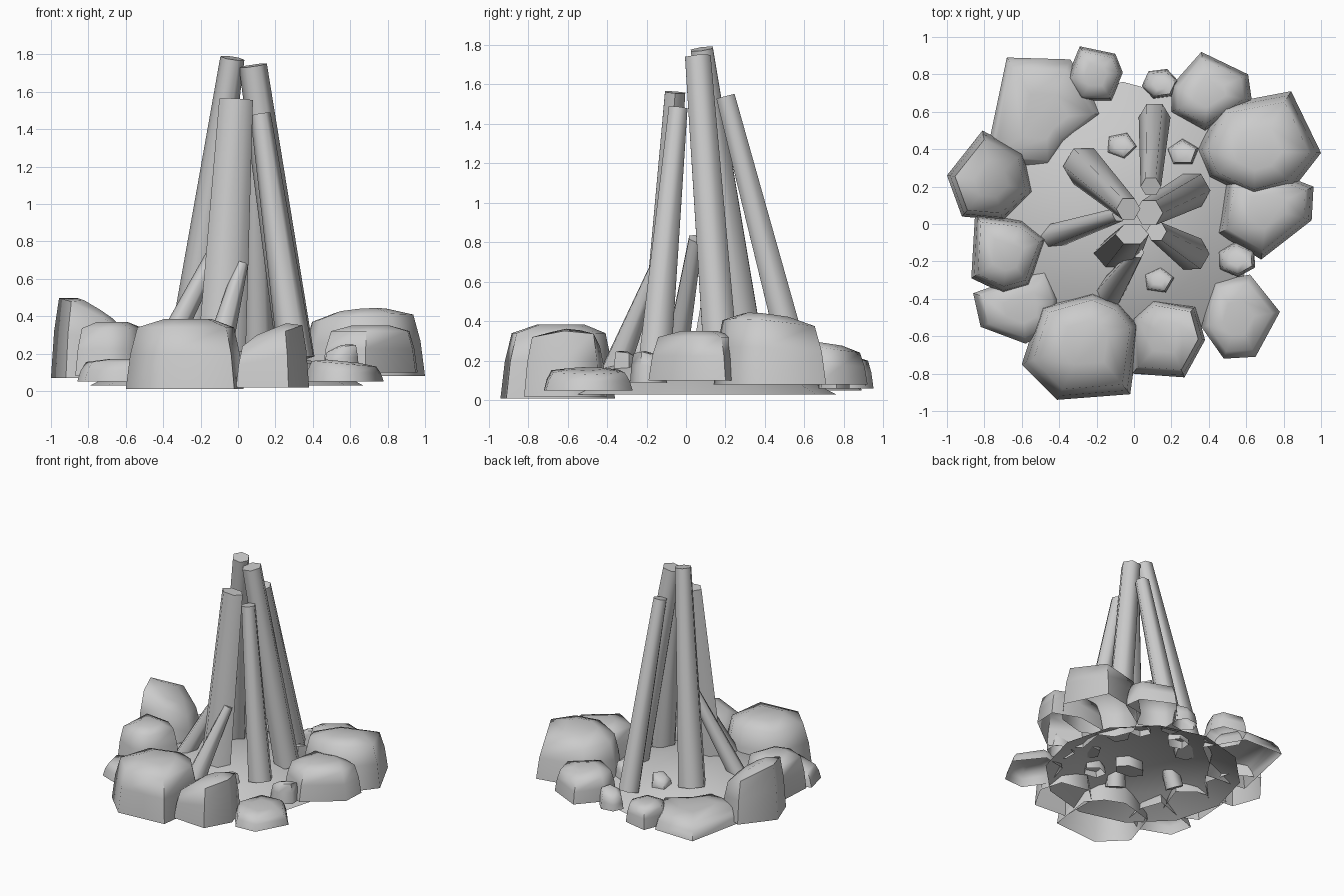
import bpy
import bmesh
import math
from mathutils import Vector

default = bpy.data.objects.get("Cube")
if default:
    bpy.data.objects.remove(default, do_unlink=True)

# One plain grey for everything
GREY = (0.6, 0.6, 0.6, 1.0)
grey = bpy.data.materials.new("plain_grey")
grey.use_nodes = True
grey.diffuse_color = GREY
for node in grey.node_tree.nodes:
    if node.type == "BSDF_PRINCIPLED":
        node.inputs["Base Color"].default_value = GREY


def finish(name, bm, angle):
    """Turn a bmesh into a shaded object with the shared material."""
    mesh = bpy.data.meshes.new(name)
    bm.to_mesh(mesh)
    bm.free()
    mesh.materials.append(grey)
    obj = bpy.data.objects.new(name, mesh)
    bpy.context.collection.objects.link(obj)
    bpy.ops.object.select_all(action="DESELECT")
    obj.select_set(True)
    bpy.context.view_layer.objects.active = obj
    bpy.ops.object.shade_smooth_by_angle(angle=math.radians(angle))


def loft(bm, rings, cap_start=True):
    """Skin a stack of equally sized anticlockwise rings and close the top."""
    loops = [[bm.verts.new(p) for p in ring] for ring in rings]
    count = len(loops[0])
    for low, high in zip(loops, loops[1:]):
        for i in range(count):
            j = (i + 1) % count
            bm.faces.new((low[i], low[j], high[j], high[i]))
    if cap_start:
        bm.faces.new(list(reversed(loops[0])))
    bm.faces.new(loops[-1])


def stone(name, outline, bottom, top, slope=(0, 0)):
    """Hollow boulder, open below: steep sides and a tilted crown."""
    points = [Vector(p) for p in outline]
    centre = sum(points, Vector((0, 0))) / len(points)
    height = top - bottom
    rings = []
    for scale, level in ((1, 0), (0.93, 0.5), (0.82, 0.88), (0.4, 1)):
        ring = []
        for p in points:
            d = (p - centre) * scale
            z = bottom + height * level + d.dot(Vector(slope)) * level
            ring.append((centre.x + d.x, centre.y + d.y, z))
        rings.append(ring)
    bm = bmesh.new()
    loft(bm, rings, cap_start=False)
    finish(name, bm, 65)


def log(name, foot, foot_radius, tip, tip_radius, depth=1):
    """Tapered six-sided log leaning from foot to tip; depth flattens it front to back."""
    foot, tip = Vector(foot), Vector(tip)
    turn = Vector((0, 0, 1)).rotation_difference(tip - foot)
    rings = []
    for end, radius in ((foot, foot_radius), (tip, tip_radius)):
        rings.append([end + turn @ Vector((radius * math.cos(a), radius * depth * math.sin(a), 0))
                      for a in (math.tau * i / 6 for i in range(6))])
    bm = bmesh.new()
    loft(bm, rings)
    finish(name, bm, 65)


def pebble(name, x, y, z, size, sides=5):
    """Small irregular stone."""
    outline = [(x + size * math.cos(a), y + size * 0.85 * math.sin(a))
               for a in (math.tau * (i + x) / sides for i in range(sides))]
    stone(name, outline, z, z + size * 1.3, (0.3, -0.3))


# Ash mound: shallow open dome
mound = bmesh.new()
loft(mound, [[(r * math.cos(math.tau * i / 12) - 0.06, r * math.sin(math.tau * i / 12) + 0.03, z)
              for i in range(12)]
             for r, z in ((0.73, 0.03), (0.5, 0.15), (0.2, 0.22))], cap_start=False)
finish("ash_mound", mound, 60)

# Ring of boulders
stone("right_tall_stone", [(-1, .26), (-.92, .04), (-.7, .02), (-.54, .17), (-.59, .38), (-.81, .5)],
      .07, .44, (-.6, -.1))
stone("right_round_stone", [(-.87, -.29), (-.7, -.37), (-.56, -.33), (-.47, -.08), (-.6, .02), (-.85, .05)],
      .08, .37)
stone("right_flat_stone", [(-.86, -.37), (-.82, -.55), (-.58, -.64), (-.42, -.55), (-.4, -.4), (-.46, -.23)],
      .05, .17)
stone("front_big_stone", [(-.6, -.75), (-.41, -.94), (-.02, -.91), (.03, -.54), (-.07, -.42), (-.22, -.36),
                          (-.5, -.44)], .01, .385)
stone("front_stone", [(-.01, -.8), (.27, -.82), (.38, -.62), (.33, -.44), (.1, -.4), (-.01, -.5)],
      .02, .33, (.4, 0))
stone("left_flat_stone", [(.36, -.55), (.48, -.72), (.65, -.71), (.78, -.47), (.62, -.27), (.43, -.31)],
      .05, .16, (-.1, 0))
stone("left_stone", [(.45, -.05), (.68, -.19), (.95, .02), (.96, .2), (.75, .28), (.5, .24)],
      .1, .35)
stone("left_big_stone", [(.34, .4), (.4, .25), (.64, .14), (.86, .2), (1, .38), (.84, .71), (.47, .64)],
      .08, .43, (.08, -.1))
stone("back_stone", [(.2, .74), (.2, .6), (.38, .5), (.63, .66), (.61, .8), (.36, .92)],
      .08, .29, (0, -.15))
stone("back_small_stone", [(-.36, .78), (-.29, .66), (-.12, .66), (-.06, .81), (-.1, .91), (-.29, .95)],
      .06, .22)
stone("back_slab_stone", [(-.68, .89), (-.8, .32), (-.46, .29), (-.37, .43), (-.17, .59), (-.34, .88)],
      .05, .18)

# Pebbles in the gaps and on the ash
pebble("left_pebble", .55, -.19, .09, .11, 6)
pebble("back_pebble", .14, .75, .06, .1, 6)
for place, x, y in (("back", -.07, .42), ("left", .26, .38), ("front", .13, -.3)):
    pebble(place + "_ash_pebble", x, y, .12, .09)

# Leaning logs
log("front_log", (-.09, -.16, .15), .13, (-.01, -.055, 1.56), .09, .66)
log("front_left_log", (.31, -.16, .17), .095, (.12, -.04, 1.48), .055)
log("back_left_log", (.31, .18, .17), .1, (.08, .06, 1.74), .075)
log("back_right_log", (-.27, .31, .17), .11, (-.03, .08, 1.78), .065)
log("back_log", (.11, .57, .13), .085, (.09, .2, 1.54), .055)

# Short sticks propped against the logs
log("right_stick", (-.45, -.07, .1), .07, (-.08, .05, .82), .04)
log("front_stick", (-.13, -.37, .12), .08, (.02, -.15, .68), .035)
